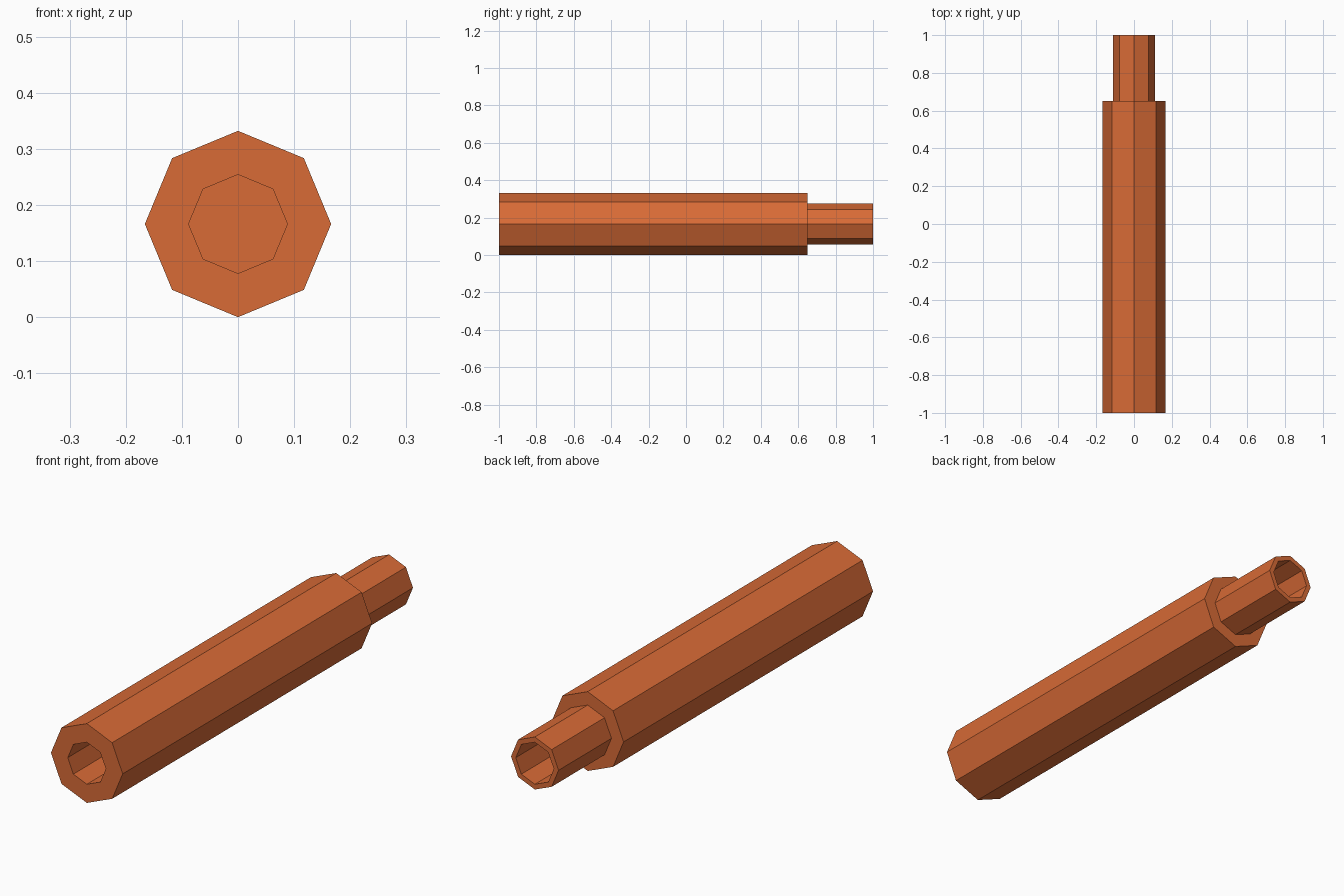
import bpy
import bmesh
from math import cos, sin, tau

SIDES = 8
OUTER, STUB, BORE = 0.166, 0.11, 0.088
SHOULDER, SOCKET_DEPTH = 0.65, 0.35

cube = bpy.data.objects.get("Cube")
if cube:
    bpy.data.objects.remove(cube, do_unlink=True)

# Copper-orange material
copper = bpy.data.materials.new("copper_orange")
copper.use_nodes = True
colour = (0.69, 0.147, 0.037, 1.0)
copper.diffuse_color = colour
copper.node_tree.nodes["Principled BSDF"].inputs["Base Color"].default_value = colour


def lathe_along_y(name, profile, material):
    """Closed faceted solid from (radius, y) rings, capped at both ends."""
    bm = bmesh.new()
    rings = []
    for radius, y in profile:
        angles = [tau * i / SIDES for i in range(SIDES)]
        rings.append([bm.verts.new((radius * sin(a), y, OUTER + radius * cos(a)))
                      for a in angles])
    for near, far in zip(rings, rings[1:]):
        for i in range(SIDES):
            j = (i + 1) % SIDES
            bm.faces.new((near[i], near[j], far[j], far[i]))
    bm.faces.new(rings[0])
    bm.faces.new(rings[-1])
    bmesh.ops.recalc_face_normals(bm, faces=bm.faces)
    mesh = bpy.data.meshes.new(name)
    bm.to_mesh(mesh)
    bm.free()
    mesh.materials.append(material)
    obj = bpy.data.objects.new(name, mesh)
    bpy.context.collection.objects.link(obj)
    return obj


# Front socket floor, barrel, shoulder, hollow stub, rear socket floor
lathe_along_y("stepped_tube", [
    (BORE, -1 + SOCKET_DEPTH),
    (BORE, -1),
    (OUTER, -1),
    (OUTER, SHOULDER),
    (STUB, SHOULDER),
    (STUB, 1),
    (BORE, 1),
    (BORE, 1 - SOCKET_DEPTH),
], copper)
